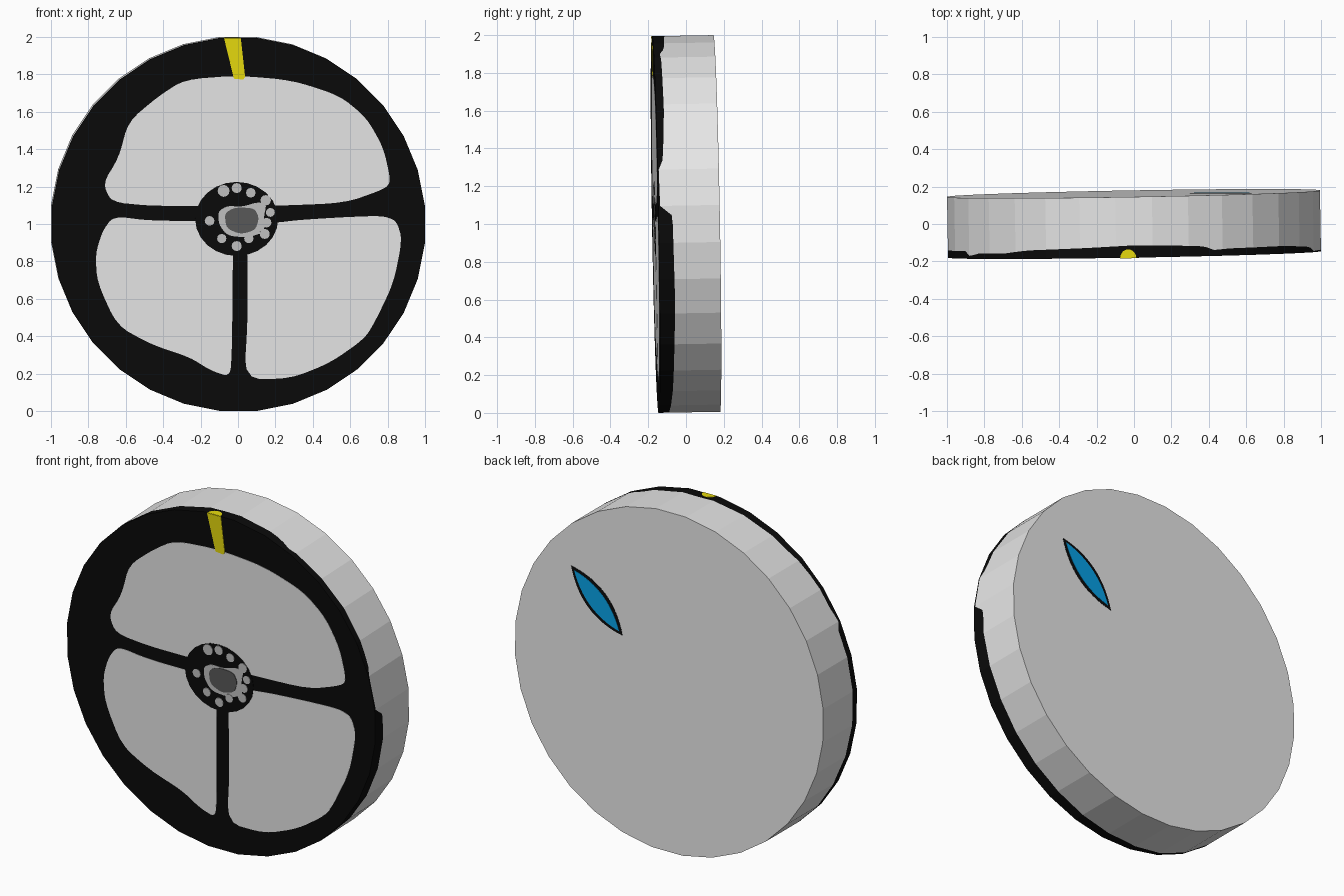
import bpy
import bmesh
from math import cos, sin, pi, radians
from mathutils import Vector

if "Cube" in bpy.data.objects:
    bpy.data.objects.remove(bpy.data.objects["Cube"])

SIDES, SUB = 32, 4
APOTHEM = 0.997
HALF = 0.1625
LAYER = 0.0015
STEP = 2 * pi / SIDES


def material(name, *rgb):
    mat = bpy.data.materials.new(name)
    mat.use_nodes = True
    mat.diffuse_color = (*rgb, 1)
    mat.node_tree.nodes["Principled BSDF"].inputs["Base Color"].default_value = (*rgb, 1)
    return mat


white = material("white", 0.86, 0.86, 0.86)
black = material("black", 0.003, 0.003, 0.003)
grey = material("grey", 0.54, 0.54, 0.54)
dark_grey = material("dark grey", 0.1, 0.1, 0.1)
yellow = material("yellow", 1, 0.88, 0.005)
blue = material("blue", 0.002, 0.36, 0.8)


def add_object(name, bm, *mats):
    """Finish a mesh and lean it like the rest of the model."""
    bmesh.ops.recalc_face_normals(bm, faces=bm.faces)
    mesh = bpy.data.meshes.new(name)
    bm.to_mesh(mesh)
    bm.free()
    for mat in mats:
        mesh.materials.append(mat)
    obj = bpy.data.objects.new(name, mesh)
    bpy.context.collection.objects.link(obj)
    obj.rotation_euler = (radians(1), 0, radians(1))
    obj.location.z = 1
    return obj


def prism(bm, base, offset):
    """Solid between an outline and its shifted copy."""
    low = [bm.verts.new(p) for p in base]
    high = [bm.verts.new(Vector(p) + Vector(offset)) for p in base]
    bm.faces.new(low)
    bm.faces.new(high)
    for i in range(len(low)):
        j = (i + 1) % len(low)
        bm.faces.new((low[i], low[j], high[j], high[i]))


def rounded(points, rounds=2, cut=0.2):
    """Trim the corners of a closed outline."""
    for _ in range(rounds):
        out = []
        for i, p in enumerate(points):
            a, b = Vector(p), Vector(points[(i + 1) % len(points)])
            out += [a.lerp(b, cut), a.lerp(b, 1 - cut)]
        points = out
    return points


def ellipse(cx, cz, rx, rz, n=24):
    return [(cx + rx * cos(2 * pi * i / n), cz + rz * sin(2 * pi * i / n)) for i in range(n)]


def plate(name, outlines, mat, layer, side=-1):
    """Thin painted shapes on the front (-1) or back (+1) face."""
    bm = bmesh.new()
    for outline in outlines:
        prism(bm, [(x, side * HALF, z) for x, z in outline], (0, side * layer * LAYER, 0))
    return add_object(name, bm, mat)


# Depth of the black paint running over the edge, by angle in degrees
EDGE = [(0, .075), (4, .068), (5, .01), (18, .006), (20, .03), (37, .042), (60, .038),
        (66, .03), (68, .055), (90, .066), (105, .055), (125, .045), (135, .028),
        (148, .03), (151, .006), (154, .04), (180, .04), (205, .05), (225, .03),
        (250, .02), (270, .05), (300, .07), (335, .082), (360, .075)]


def edge_depth(deg):
    for (a, da), (b, db) in zip(EDGE, EDGE[1:]):
        if a <= deg <= b:
            return da + (db - da) * (deg - a) / (b - a)


# Disc body: faceted wall split along the wavy paint edge
bm = bmesh.new()
back, paint, front = [], [], []
count = SIDES * SUB
for i in range(count):
    angle = 2 * pi * i / count
    off = (angle + STEP / 2) % STEP - STEP / 2
    r = APOTHEM / cos(off)
    x, z = r * cos(angle), r * sin(angle)
    back.append(bm.verts.new((x, HALF, z)))
    paint.append(bm.verts.new((x, edge_depth(360 * i / count) - HALF, z)))
    front.append(bm.verts.new((x, -HALF, z)))
bm.faces.new(back)
bm.faces.new(front).material_index = 1
for i in range(count):
    j = (i + 1) % count
    bm.faces.new((back[i], back[j], paint[j], paint[i]))
    bm.faces.new((paint[i], paint[j], front[j], front[i])).material_index = 1
add_object("disc_body", bm, white, black)

# Three openings between rim and spokes
upper = [(-.47, .1), (-.68, .12), (-.725, .22), (-.64, .36), (-.59, .55), (-.43, .685),
         (-.29, .775), (-.01, .797), (.285, .772), (.54, .69), (.685, .57), (.775, .41),
         (.815, .23), (.78, .19), (.57, .115), (.2, .1), (-.2, .1)]
lower_right = [(-.1, .02), (-.47, .02), (-.67, .045), (-.73, -.04), (-.765, -.16),
               (-.755, -.31), (-.65, -.54), (-.47, -.64), (-.26, -.71), (-.15, -.78),
               (-.045, -.815), (-.035, -.68), (-.03, -.16), (-.03, .02)]
lower_left = [(.045, 0), (.05, -.5), (.03, -.825), (.275, -.825), (.49, -.74),
              (.675, -.61), (.735, -.51), (.83, -.31), (.875, -.08), (.845, .02),
              (.77, .047), (.57, .04), (.33, .025), (.2, .01)]
for name, outline in (("upper_opening", upper), ("lower_right_opening", lower_right),
                      ("lower_left_opening", lower_left)):
    plate(name, [rounded(outline)], white, 1)

# Hub with ring of dots and dark centre
plate("hub", [ellipse(-.01, .03, .222, .198)], black, 2)
blob = [(-.11, .07), (-.06, .1), (.02, .095), (.1, .12), (.15, .11), (.135, .04),
        (.14, -.04), (.05, -.07), (-.06, -.06), (-.105, 0)]
plate("hub_patch", [rounded(blob)], grey, 3)
dots = [(-.08, .18, .032), (-.01, .195, .027), (.065, .17, .026), (-.155, .02, .026),
        (-.01, -.115, .027), (.145, .13, .028), (.17, .065, .024), (.15, .01, .026),
        (.14, -.05, .027), (.055, -.075, .025), (-.09, -.075, .025)]
plate("hub_dots", [ellipse(x, z, r, r, 12) for x, z, r in dots], grey, 4)
centre = [(-.075, .06), (-.02, .092), (.085, .088), (.11, .035), (.09, -.03),
          (.01, -.052), (-.065, -.02)]
plate("hub_centre", [rounded(centre)], dark_grey, 5)

# Yellow top mark, continued over the edge
mark = [(-.078, APOTHEM), (.012, APOTHEM), (.035, .79), (.025, .775), (-.025, .78), (-.035, .82)]
plate("top_mark", [mark], yellow, 2)
bm = bmesh.new()
arc = [(-.034 + .043 * cos(pi * i / 10), -HALF + .045 * sin(pi * i / 10), APOTHEM)
       for i in range(11)]
prism(bm, arc, (0, 0, LAYER))
add_object("top_mark_edge", bm, yellow)


# Slanted eye-shaped window on the back
def lens(length, width, n=16):
    along, across = Vector((.72, .694)), Vector((-.694, .72))
    ts = [2 * i / n - 1 for i in range(n + 1)]
    curve = [(t, 1 - t * t) for t in ts] + [(t, t * t - 1) for t in ts[-2:0:-1]]
    return [Vector((.472, .358)) + along * t * length + across * w * width for t, w in curve]


plate("back_window_frame", [lens(.234, .076)], black, 1, 1)
plate("back_window", [lens(.205, .056)], blue, 2, 1)
